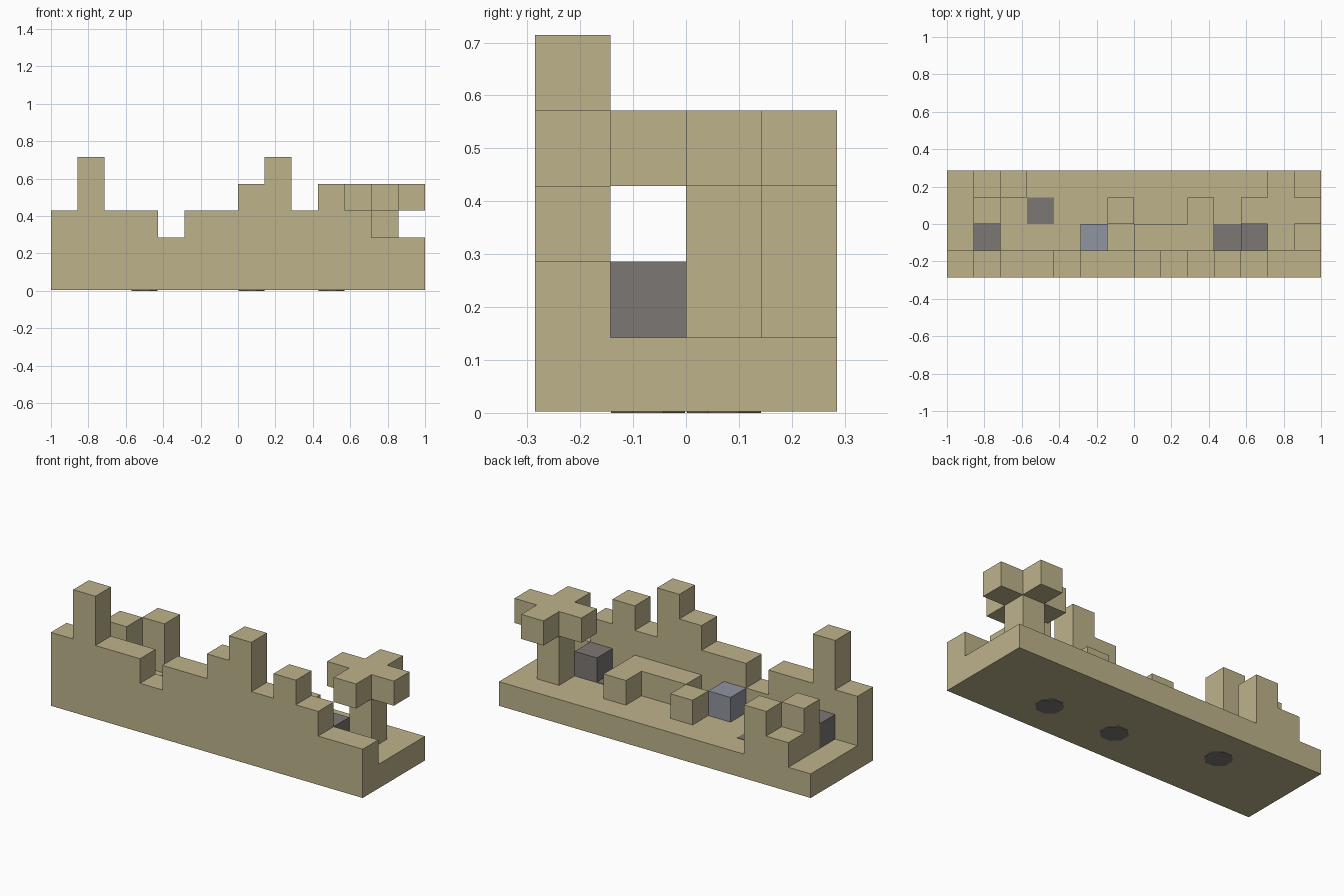
import bpy
import bmesh
import math
from mathutils import Matrix, Vector

if "Cube" in bpy.data.objects:
    bpy.data.objects.remove(bpy.data.objects["Cube"])

U = 1 / 7                      # one block
COLS, ROWS = 14, 4
THIN = 0.003


def material(name, rgb):
    mat = bpy.data.materials.new(name)
    mat.use_nodes = True
    colour = (*rgb, 1)
    mat.diffuse_color = colour
    mat.node_tree.nodes["Principled BSDF"].inputs["Base Color"].default_value = colour
    return mat


SAND = material("sandstone", (0.51, 0.45, 0.26))
GREY = material("dark_grey", (0.20, 0.185, 0.178))
BLUE = material("blue_grey", (0.28, 0.297, 0.355))


def finish(bm, name, mat):
    bmesh.ops.recalc_face_normals(bm, faces=bm.faces)
    mesh = bpy.data.meshes.new(name)
    bm.to_mesh(mesh)
    bm.free()
    mesh.materials.append(mat)
    obj = bpy.data.objects.new(name, mesh)
    bpy.context.collection.objects.link(obj)
    return obj


def point(i, j, k):
    """Block coordinates to model coordinates."""
    return Vector(((i - COLS / 2) * U, (j - ROWS / 2) * U, k * U))


def block(name, start, size, mat=SAND):
    """Box from a block corner with a size counted in blocks."""
    bm = bmesh.new()
    middle = [a + s / 2 for a, s in zip(start, size)]
    matrix = Matrix.Translation(point(*middle)) @ Matrix.Diagonal((*[s * U for s in size], 1))
    bmesh.ops.create_cube(bm, size=1, matrix=matrix)
    return finish(bm, name, mat)


def prism(name, outline, offset, mat=SAND):
    """Extrude a closed outline along an offset."""
    bm = bmesh.new()
    face = bm.faces.new([bm.verts.new(p) for p in outline])
    new = bmesh.ops.extrude_face_region(bm, geom=[face])["geom"]
    bmesh.ops.translate(bm, vec=offset, verts=[v for v in new if isinstance(v, bmesh.types.BMVert)])
    return finish(bm, name, mat)


# Ground slab
lift = THIN / U
block("ground_slab", (0, 0, lift), (COLS, ROWS, 1 - lift))

# Ruined front wall with a stepped top
heights = [3, 5, 3, 3, 2, 3, 3, 4, 5, 3, 4, 3, 2, 2]
steps = [(0, 1)]
for i, h in enumerate(heights):
    if steps[-1][1] != h:
        if len(steps) > 1:
            steps.append((i, steps[-1][1]))
        steps.append((i, h))
steps += [(COLS, heights[-1]), (COLS, 1)]
prism("front_wall", [point(i, 0, k) for i, k in steps], (0, U, 0))

# Broken corner at the back
for name, i, j, h in [("corner_low", 1, 3, 1), ("corner_inner", 1, 2, 2), ("corner_side", 2, 3, 2)]:
    block(name, (i, j, 1), (1, 1, h))

# Low bench with a single stone at either end
block("bench", (7, 1, 1), (3, 1, 1))
block("bench_arm", (9, 2, 1), (1, 1, 1))
block("loose_stone", (6, 2, 1), (1, 1, 1))

# Tree: trunk and cross-shaped crown
block("tree_trunk", (12, 2, 1), (1, 1, 2))
cross = []
for turn in range(4):
    spin = Matrix.Rotation(turn * math.pi / 2, 3, "Z")
    for x, y in [(1.5, -0.5), (1.5, 0.5), (0.5, 0.5)]:
        cross.append(point(12.5, 2.5, 3) + spin @ Vector((x, y, 0)) * U)
prism("tree_crown", cross, (0, 0, U))

# Coloured blocks standing on the slab
block("grey_block_right", (1, 1, 1), (1, 1, 1), GREY)
block("grey_block_left", (11, 1, 1), (1, 1, 1), GREY)
block("blue_block", (5, 1, 1), (1, 1, 1), BLUE)

# Grey floor tiles, and round plugs under the slab
for i, j in [(3, 2), (10, 1)]:
    block("floor_tile", (i, j, 1), (1, 1, lift), GREY)
for i, j in [(3, 2), (7, 1), (10, 1)]:
    bm = bmesh.new()
    radius = U * 0.53
    centre = point(i + 0.5, j + 0.5, lift / 2)
    bmesh.ops.create_cone(bm, cap_ends=True, segments=8, radius1=radius, radius2=radius, depth=THIN,
                          matrix=Matrix.Translation(centre) @ Matrix.Rotation(math.pi / 8, 4, "Z"))
    finish(bm, "bottom_plug", GREY)
